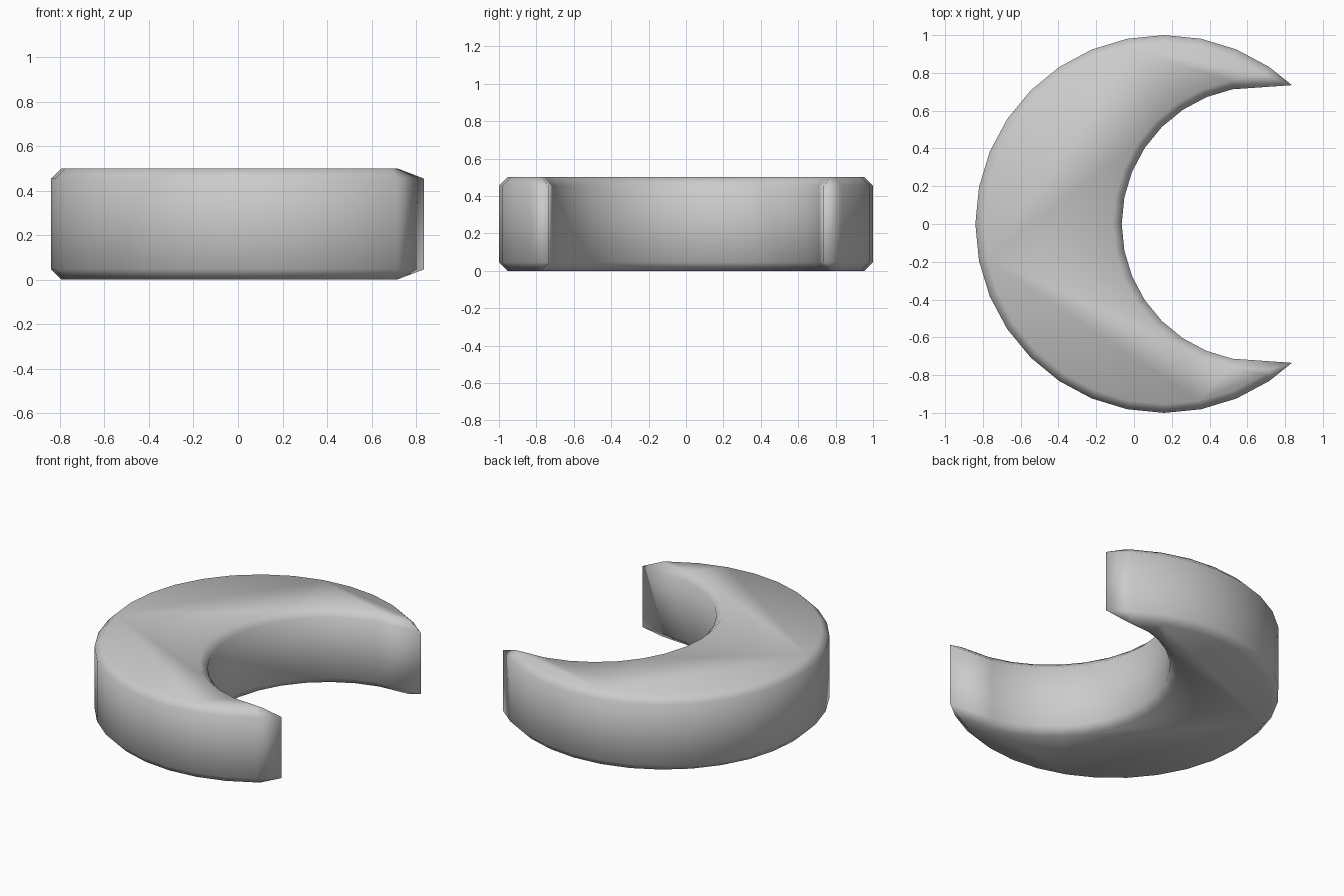
import bpy, bmesh
from math import cos, sin, radians

if "Cube" in bpy.data.objects:
    bpy.data.objects.remove(bpy.data.objects["Cube"])

HEIGHT, BEVEL, STEP = 0.5, 0.046, 11.25
TIP = (0.836, 0.735)


def arc(cx, r, first, last):
    # points on a circle, indices count steps of 11.25 degrees
    d = 1 if last >= first else -1
    return [(cx + r * cos(radians(i * STEP)), r * sin(radians(i * STEP)))
            for i in range(first, last + d, d)]


# Crescent outline: outer arc, lower tip, inner arc, upper tip
outline = [TIP] + arc(0.16, 1.0, 5, 27) + [(TIP[0], -TIP[1])] + arc(0.662, 0.727, 23, 9)

# Extrude the outline into a solid
bm = bmesh.new()
base = bm.faces.new([bm.verts.new((x, y, 0)) for x, y in outline])
top = bmesh.ops.extrude_face_region(bm, geom=[base], use_keep_orig=True)["geom"]
bmesh.ops.translate(bm, vec=(0, 0, HEIGHT),
                    verts=[g for g in top if isinstance(g, bmesh.types.BMVert)])
bmesh.ops.recalc_face_normals(bm, faces=bm.faces[:])

# Chamfer the top and bottom rims
rims = [e for e in bm.edges if abs(e.verts[0].co.z - e.verts[1].co.z) < 1e-5]
bmesh.ops.bevel(bm, geom=rims, offset=BEVEL, offset_type='OFFSET', segments=1,
                affect='EDGES', clamp_overlap=False)
for f in bm.faces:
    f.smooth = True

mesh = bpy.data.meshes.new("crescent")
bm.to_mesh(mesh)
bm.free()
bpy.context.collection.objects.link(bpy.data.objects.new("crescent", mesh))
